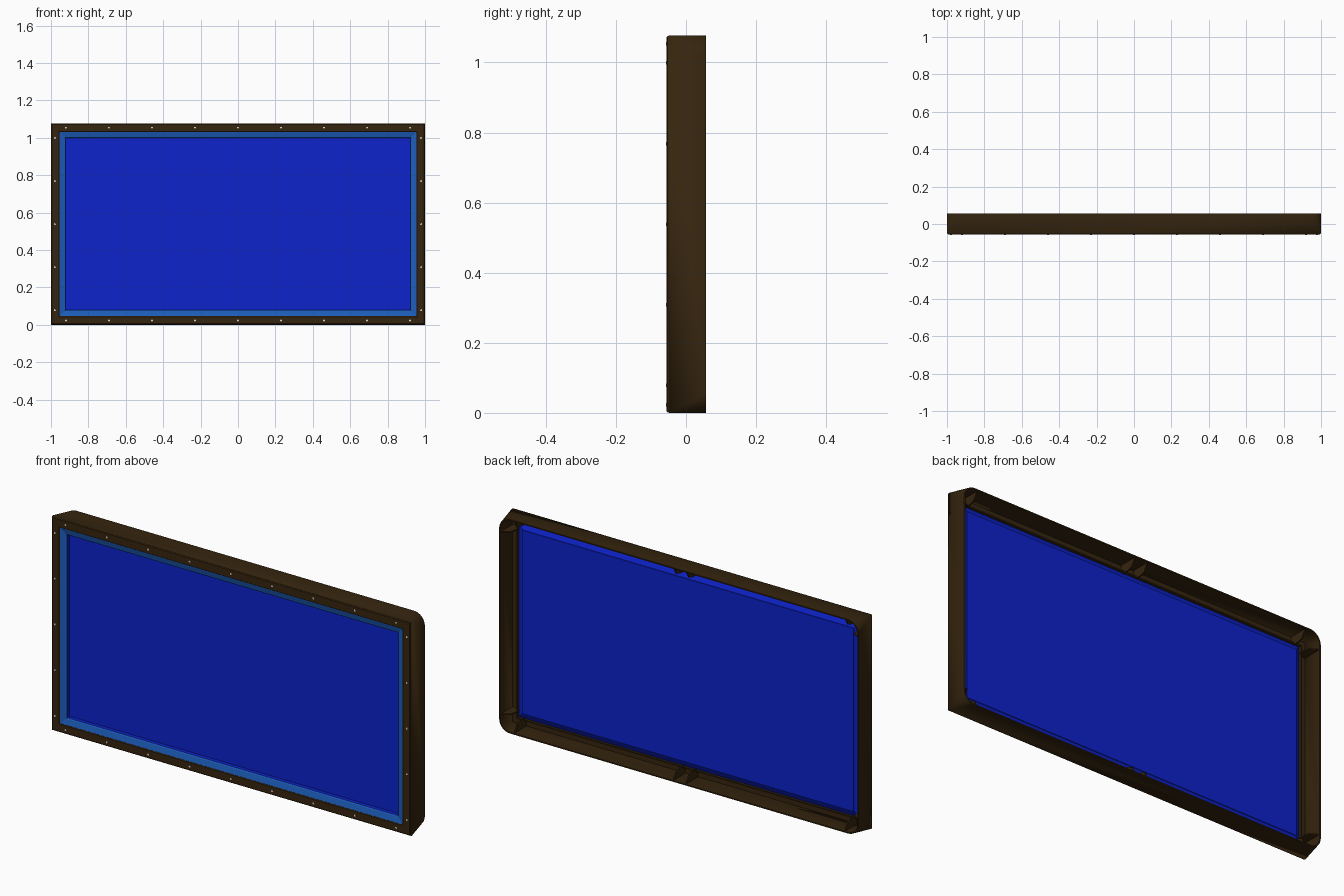
import bpy, bmesh, math
from mathutils import Vector, Matrix

if "Cube" in bpy.data.objects:
    bpy.data.objects.remove(bpy.data.objects["Cube"])

W, H, ZC = 1.0, 0.5385, 0.5385


def material(name, rgb):
    m = bpy.data.materials.new(name)
    m.diffuse_color = (*rgb, 1)
    m.use_nodes = True
    m.node_tree.nodes["Principled BSDF"].inputs["Base Color"].default_value = m.diffuse_color
    return m


WOOD = material("dark_wood", (0.036, 0.018, 0.0045))
CLOTH = material("blue_cloth", (0.004, 0.016, 0.60))
RUBBER = material("light_blue_cloth", (0.012, 0.11, 0.50))
PEARL = material("pearl", (0.75, 0.7, 0.6))


def finish(bm, name, mat, smooth=False):
    bmesh.ops.remove_doubles(bm, verts=bm.verts, dist=0.00005)
    bmesh.ops.recalc_face_normals(bm, faces=bm.faces)
    me = bpy.data.meshes.new(name)
    bm.to_mesh(me)
    bm.free()
    ob = bpy.data.objects.new(name, me)
    bpy.context.collection.objects.link(ob)
    me.materials.append(mat)
    if smooth:
        bpy.context.view_layer.objects.active = ob
        ob.select_set(True)
        bpy.ops.object.shade_smooth_by_angle(angle=math.radians(30))
        ob.select_set(False)
    return ob


def ring(inset, y, r, n=8):
    """Rectangle loop, inset from the outline, with corner radius r."""
    pts = []
    for k, (sx, sz) in enumerate([(1, 1), (-1, 1), (-1, -1), (1, -1)]):
        cx, cz = sx * (W - inset - r), sz * (H - inset - r)
        for i in range(n + 1):
            a = math.pi / 2 * (k + i / n)
            pts.append((cx + r * math.cos(a), y, ZC + cz + r * math.sin(a)))
    return pts


def sweep(name, profile, mat, closed=True, smooth=False):
    """Profile of (inset, y, corner radius) carried round the rectangle."""
    bm = bmesh.new()
    loops = [[bm.verts.new(p) for p in ring(*q)] for q in profile]
    pairs = list(zip(loops, loops[1:] + loops[:1]))
    for a, b in pairs if closed else pairs[:-1]:
        for i in range(len(a)):
            j = (i + 1) % len(a)
            bm.faces.new((a[i], a[j], b[j], b[i]))
    bmesh.ops.remove_doubles(bm, verts=bm.verts, dist=0.00005)
    bmesh.ops.dissolve_degenerate(bm, edges=bm.edges, dist=0.00001)
    return finish(bm, name, mat, smooth)


# Hollow frame: sharp corners in front, rounded at the back
sweep("rail_frame", [
    (0.000, 0.057, 0.060), (0.000, -0.047, 0), (0.002, -0.053, 0),
    (0.006, -0.056, 0), (0.043, -0.056, 0), (0.046, -0.053, 0),
    (0.046, -0.022, 0), (0.040, -0.022, 0), (0.040, -0.042, 0),
    (0.006, -0.042, 0), (0.006, 0.057, 0.054)], WOOD, smooth=True)

# Cushions: light sloping top, blue undercut and back
sweep("cushion_top", [(0.046, -0.052, 0), (0.074, -0.045, 0),
                      (0.078, -0.041, 0)], RUBBER, closed=False)
sweep("cushion_underside", [(0.078, -0.041, 0), (0.078, -0.018, 0),
                            (0.046, -0.034, 0)], CLOTH, closed=False)

# Playing bed
bm = bmesh.new()
bmesh.ops.create_cube(bm, size=1, matrix=Matrix.Translation((0, -0.018, ZC))
                      @ Matrix.Diagonal((2 * (W - 0.077), 0.006, 2 * (H - 0.077), 1)))
finish(bm, "bed", CLOTH)

# Sight dots on the rails
bm = bmesh.new()
spots = [(0.23 * i, s * (H - 0.023)) for i in range(-4, 5) for s in (-1, 1)]
spots += [(s * (W - 0.021), 0.23 * i) for i in range(-2, 3) for s in (-1, 1)]
for x, z in spots:
    bmesh.ops.create_cone(bm, cap_ends=True, segments=10, radius1=0.005, radius2=0.005,
                          depth=0.003, matrix=Matrix.Translation((x, -0.0562, ZC + z))
                          @ Matrix.Rotation(math.pi / 2, 4, 'X'))
finish(bm, "sight_dots", PEARL)

# Gusset plates behind the pockets: middle pair and corner pairs
OUTLINE = [(0.004, 0.050), (0.004, -0.043), (0.050, -0.043), (0.050, 0.005), (0.042, 0.028)]


def gusset(bm, base, inward, along, t=0.006):
    sides = []
    for s in (-t / 2, t / 2):
        sides.append([bm.verts.new(base + inward * d + along * s + Vector((0, y, 0)))
                      for d, y in OUTLINE])
    a, b = sides
    bm.faces.new(a)
    bm.faces.new(b[::-1])
    for i in range(len(a)):
        j = (i + 1) % len(a)
        bm.faces.new((a[i], b[i], b[j], a[j]))


X, Z = Vector((1, 0, 0)), Vector((0, 0, 1))
bm = bmesh.new()
for sz in (-1, 1):
    for x in (-0.92, -0.035, 0.035, 0.92):
        gusset(bm, Vector((x, 0, ZC + sz * H)), -sz * Z, X)
    for sx in (-1, 1):
        gusset(bm, Vector((sx * W, 0, ZC + sz * (H - 0.08))), -sx * X, Z)
finish(bm, "pocket_gussets", WOOD)
